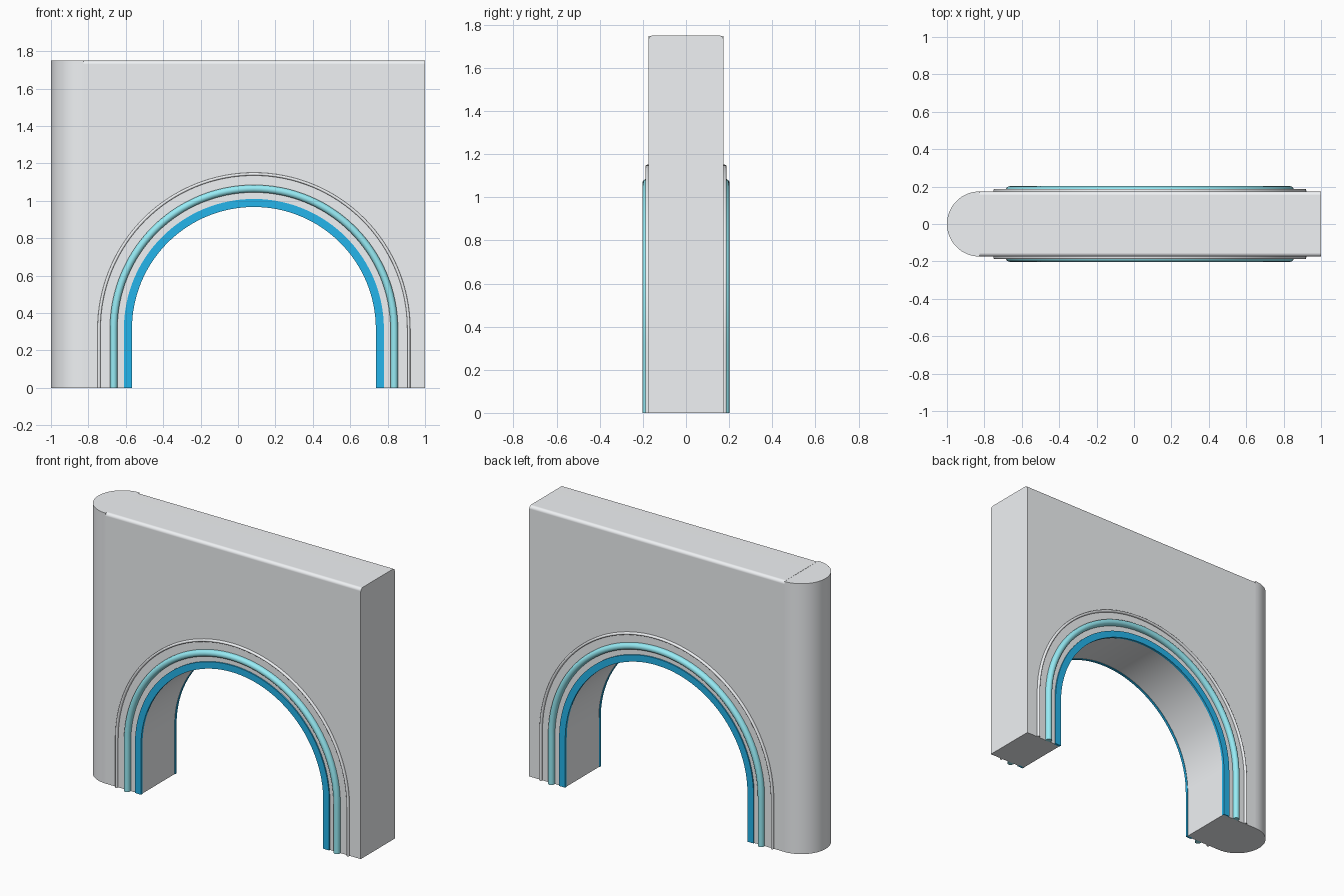
import bpy, bmesh, math

if "Cube" in bpy.data.objects:
    bpy.data.objects.remove(bpy.data.objects["Cube"])

H = 1.75            # wall height
T = 0.174           # half thickness of wall
XL = -1 + T         # where the rounded end begins
CX, CZ, R = 0.085, 0.315, 0.655   # arch centre, spring height, opening radius
SEG = 64


def material(name, rgb):
    m = bpy.data.materials.new(name)
    m.diffuse_color = (*rgb, 1)
    m.use_nodes = True
    m.node_tree.nodes["Principled BSDF"].inputs["Base Color"].default_value = m.diffuse_color
    return m


def arch_path(r):
    """Points (x, z) from the left foot, over the arch, to the right foot."""
    arc = [(CX - r * math.cos(math.pi * i / SEG), CZ + r * math.sin(math.pi * i / SEG))
           for i in range(SEG + 1)]
    return [(CX - r, 0)] + arc + [(CX + r, 0)]


def finish(name, bm, mat):
    bmesh.ops.recalc_face_normals(bm, faces=bm.faces[:])
    me = bpy.data.meshes.new(name)
    bm.to_mesh(me)
    bm.free()
    ob = bpy.data.objects.new(name, me)
    bpy.context.collection.objects.link(ob)
    me.materials.append(mat)
    bpy.ops.object.select_all(action='DESELECT')
    ob.select_set(True)
    bpy.context.view_layer.objects.active = ob
    bpy.ops.object.shade_smooth_by_angle(angle=math.radians(35))
    return ob


def prism(points, vec):
    bm = bmesh.new()
    face = bm.faces.new([bm.verts.new(p) for p in points])
    res = bmesh.ops.extrude_face_region(bm, geom=[face], use_keep_orig=True)
    verts = [g for g in res['geom'] if isinstance(g, bmesh.types.BMVert)]
    bmesh.ops.translate(bm, verts=verts, vec=vec)
    return bm


def moulding(name, profile, mat):
    """Sweep a closed (radius, y) profile along the arch, mirrored front to back."""
    bm = bmesh.new()
    rails = [[bm.verts.new((x, -y, z)) for x, z in arch_path(r)] for r, y in profile]
    for a, b in zip(rails, rails[1:] + rails[:1]):
        for i in range(len(a) - 1):
            bm.faces.new((a[i], a[i + 1], b[i + 1], b[i]))
    for end in (0, -1):
        bm.faces.new([rail[end] for rail in rails])
    ob = finish(name, bm, mat)
    ob.modifiers.new("both_sides", 'MIRROR').use_axis = (False, True, False)
    return ob


def bead_profile(r0, r1, y1, n=8):
    """Rounded strip: flat against the wall, domed outward."""
    c, h, base = (r0 + r1) / 2, (r1 - r0) / 2, T - 0.004
    dome = min(h, y1 - T)
    pts = [(c - h * math.cos(math.pi * i / n), y1 - dome + dome * math.sin(math.pi * i / n))
           for i in range(n + 1)]
    return [(r0, base)] + pts + [(r1, base)]


stone = material("pale_stone", (0.87, 0.89, 0.91))
blue = material("blue", (0.018, 0.46, 0.83))
cyan = material("cyan", (0.31, 0.84, 0.92))

# Wall slab with arched opening and softened long top edges
outline = [(XL, 0)] + arch_path(R) + [(1, 0), (1, H), (XL, H)]
bm = prism([(x, -T, z) for x, z in outline], (0, 2 * T, 0))
top = [e for e in bm.edges
       if all(v.co.z > H - 1e-4 for v in e.verts)
       and abs(e.verts[0].co.y - e.verts[1].co.y) < 1e-4]
bmesh.ops.bevel(bm, geom=top, offset=0.02, segments=4, profile=0.5, affect='EDGES')
wall = finish("wall", bm, stone)
wall.modifiers.new("clean_shading", 'WEIGHTED_NORMAL').keep_sharp = True

# Half-round wall end, a hair lower than the slab
half = [(XL - T * math.sin(math.pi * i / 32), -T * math.cos(math.pi * i / 32), 0)
        for i in range(33)]
finish("rounded_end", prism(half, (0, 0, H - 0.001)), stone)

# Arch trim: flat inner band, round bead, thin outer bead
RB = R - 0.003      # band slightly overhangs the opening
moulding("inner_band", [(RB, T - 0.008), (RB, T + 0.008),
                        (R + 0.04, T + 0.008), (R + 0.04, T - 0.008)], blue)
moulding("round_bead", bead_profile(0.73, 0.77, 0.202), cyan)
moulding("outer_bead", bead_profile(0.82, 0.836, 0.188), stone)
